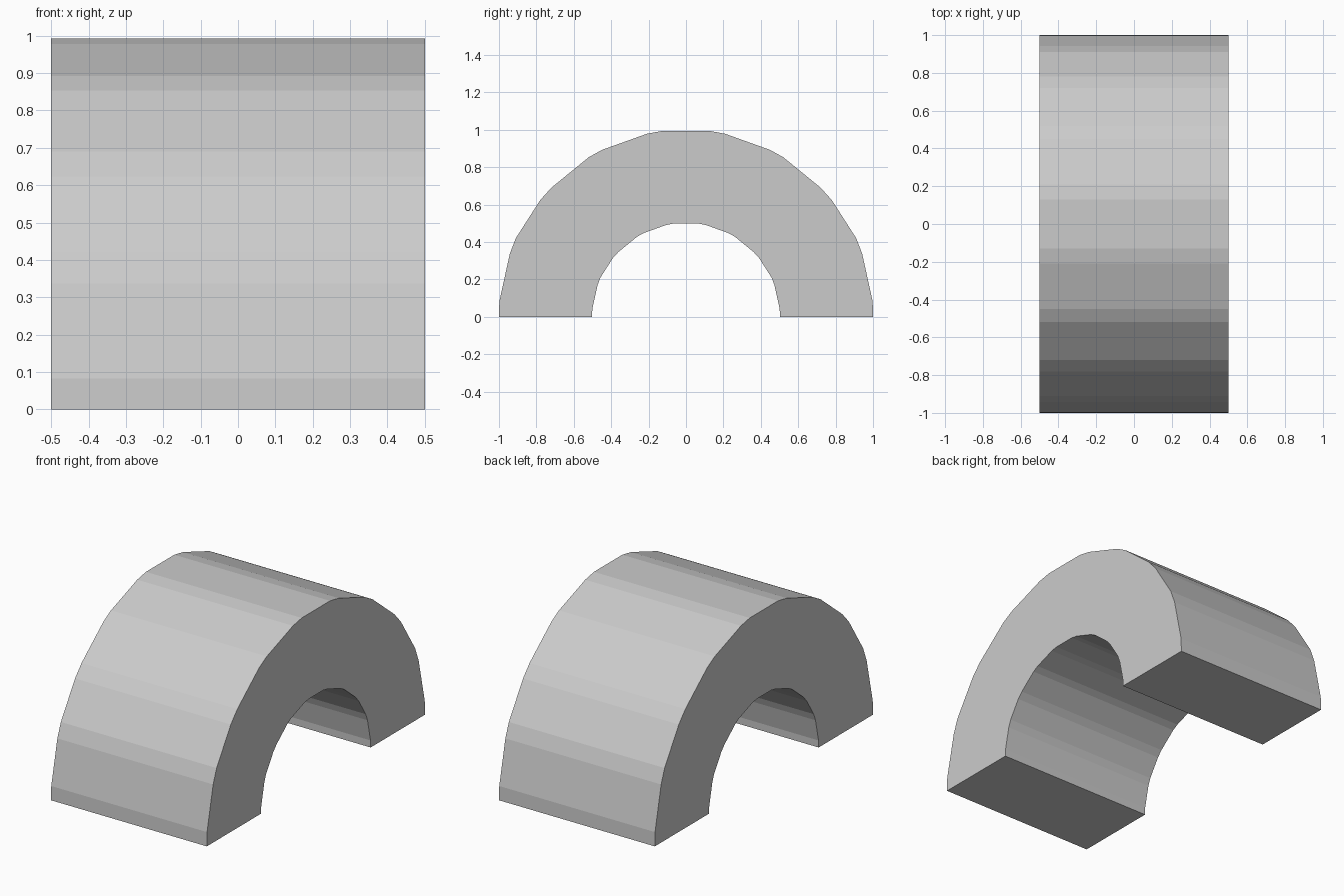
import bpy, bmesh

if "Cube" in bpy.data.objects:
    bpy.data.objects.remove(bpy.data.objects["Cube"])

# Outer profile of one half (y, z), from the foot up to the crown
half = [(1, 0), (0.998, 0.082), (0.942, 0.337), (0.91, 0.42), (0.78, 0.623),
        (0.72, 0.69), (0.52, 0.853), (0.45, 0.892), (0.21, 0.978), (0.13, 0.993)]
outer = half + [(-y, z) for y, z in reversed(half)]
INNER = 0.502   # inner profile is the outer one scaled
HALF_W = 0.5

# Sweep a rectangular section along the arch
bm = bmesh.new()
sections = []
for y, z in outer:
    sections.append([bm.verts.new((x, y * s, z * s)) for x, s in
                     ((-HALF_W, 1), (HALF_W, 1), (HALF_W, INNER), (-HALF_W, INNER))])
for a, b in zip(sections, sections[1:]):
    for i in range(4):
        j = (i + 1) % 4
        bm.faces.new((a[i], a[j], b[j], b[i]))

# Flat feet
bm.faces.new(sections[0])
bm.faces.new(sections[-1])
bmesh.ops.recalc_face_normals(bm, faces=bm.faces)

mesh = bpy.data.meshes.new("arch")
bm.to_mesh(mesh)
bm.free()
bpy.context.collection.objects.link(bpy.data.objects.new("arch", mesh))
